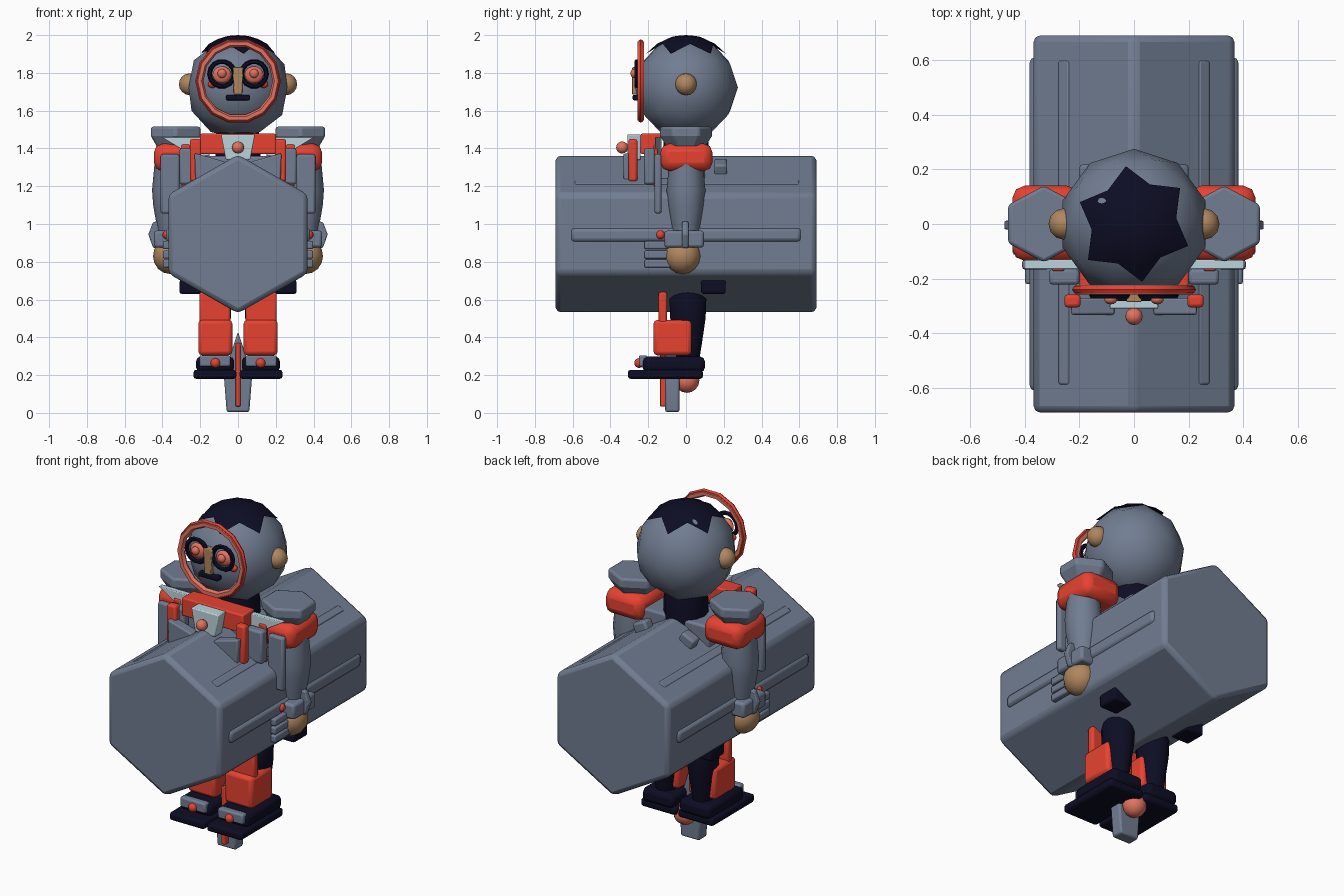
import bpy, bmesh, math
from mathutils import Matrix, Vector

if "Cube" in bpy.data.objects:
    bpy.data.objects.remove(bpy.data.objects["Cube"])


def mat(name, r, g, b):
    m = bpy.data.materials.new(name)
    m.diffuse_color = (r, g, b, 1)
    m.use_nodes = True
    m.node_tree.nodes["Principled BSDF"].inputs["Base Color"].default_value = m.diffuse_color
    return m


STEEL = mat("steel_grey", .165, .205, .285)
RED = mat("red", .8, .055, .03)
SKIN = mat("tan", .43, .24, .115)
NAVY = mat("navy", .004, .004, .018)
PALE = mat("pale_blue", .5, .66, .72)
CORAL = mat("coral", .78, .17, .115)


def finish(name, bm, m, bevel=0, angle=35):
    bmesh.ops.recalc_face_normals(bm, faces=bm.faces)
    me = bpy.data.meshes.new(name)
    bm.to_mesh(me)
    bm.free()
    me.materials.append(m)
    ob = bpy.data.objects.new(name, me)
    bpy.context.collection.objects.link(ob)
    if bevel:
        b = ob.modifiers.new("bevel", 'BEVEL')
        b.width, b.segments, b.limit_method = bevel, 2, 'ANGLE'
    bpy.ops.object.select_all(action='DESELECT')
    ob.select_set(True)
    bpy.context.view_layer.objects.active = ob
    bpy.ops.object.shade_smooth_by_angle(angle=math.radians(angle))
    return ob


def box(name, x, y, z, m, bevel=.012, tilt=0):
    """Box from (low, high) pairs, optionally tilted about y."""
    bm = bmesh.new()
    size = [b - a for a, b in (x, y, z)]
    mid = [(a + b) / 2 for a, b in (x, y, z)]
    bmesh.ops.create_cube(bm, size=1, matrix=Matrix.Translation(mid)
                          @ Matrix.Rotation(tilt, 4, 'Y') @ Matrix.Diagonal((*size, 1)))
    return finish(name, bm, m, bevel)


def side_box(name, s, x, y, z, m, bevel=.012, tilt=0):
    x = sorted((s * x[0], s * x[1]))
    return box(name, x, y, z, m, bevel, s * tilt)


def prism(name, pts, y, m, bevel=.01):
    """Outline in x and z, extruded from y[0] to y[1]."""
    bm = bmesh.new()
    f = bm.faces.new([bm.verts.new((px, y[0], pz)) for px, pz in pts])
    ext = bmesh.ops.extrude_face_region(bm, geom=[f])
    bmesh.ops.translate(bm, vec=(0, y[1] - y[0], 0),
                        verts=[v for v in ext["geom"] if isinstance(v, bmesh.types.BMVert)])
    return finish(name, bm, m, bevel)


def ball(name, c, r, m, seg=12, angle=60):
    bm = bmesh.new()
    r = r if isinstance(r, tuple) else (r, r, r)
    bmesh.ops.create_uvsphere(bm, u_segments=seg, v_segments=8, radius=1,
                              matrix=Matrix.Translation(c) @ Matrix.Diagonal((*r, 1)))
    return finish(name, bm, m, 0, angle)


def lathe(name, c, prof, m, seg=12, sx=1, bevel=0, turn=0, angle=50):
    """Rings of (radius, z) around a vertical axis at c."""
    bm = bmesh.new()
    rings = []
    for r, z in prof:
        a = [turn + i * math.tau / seg for i in range(seg)]
        rings.append([bm.verts.new((c[0] + sx * r * math.cos(t), c[1] + r * math.sin(t), z)) for t in a])
    for lo, hi in zip(rings, rings[1:]):
        for i in range(seg):
            j = (i + 1) % seg
            bm.faces.new((lo[i], lo[j], hi[j], hi[i]))
    bm.faces.new(rings[0])
    bm.faces.new(rings[-1])
    return finish(name, bm, m, bevel, angle)


def ring(name, c, R, r, m, seg=14, sides=6):
    """Torus facing the front."""
    bm = bmesh.new()
    loops = []
    for i in range(seg):
        t = i * math.tau / seg
        loop = []
        for k in range(sides):
            p = k * math.tau / sides
            d = R + r * math.cos(p)
            loop.append(bm.verts.new((c[0] + d * math.cos(t), c[1] + r * math.sin(p), c[2] + d * math.sin(t))))
        loops.append(loop)
    for i in range(seg):
        a, b = loops[i], loops[(i + 1) % seg]
        for k in range(sides):
            n = (k + 1) % sides
            bm.faces.new((a[k], b[k], b[n], a[n]))
    return finish(name, bm, m, 0, 40)


# Large hexagonal body drum
hexagon = [(.425 * math.sin(k * math.tau / 6), .947 + .42 * math.cos(k * math.tau / 6)) for k in range(6)]
prism("body_drum", hexagon, (-.69, .69), STEEL, .025)

# Head, neck and star-edged hair cap
HEAD = Vector((0, 0, 1.722))
bm = bmesh.new()
bmesh.ops.create_icosphere(bm, subdivisions=2, radius=.275, matrix=Matrix.Translation(HEAD))
finish("head", bm, STEEL, 0, 60)
lathe("neck", (0, 0), [(.12, 1.3), (.12, 1.44), (.105, 1.52)], NAVY)
bm = bmesh.new()
top = bm.verts.new(HEAD + Vector((0, 0, .278)))
rows = []
for f in (.33, .67, 1):
    row = []
    for i in range(12):
        a = math.radians(98 + 30 * i)
        t = f * math.radians(50 if i % 2 == 0 else 34)
        row.append(bm.verts.new(HEAD + .279 * Vector((
            math.sin(t) * math.cos(a), math.sin(t) * math.sin(a), math.cos(t)))))
    rows.append(row)
for i in range(12):
    j = (i + 1) % 12
    bm.faces.new((top, rows[0][i], rows[0][j]))
    for a, b in zip(rows, rows[1:]):
        bm.faces.new((a[i], b[i], b[j], a[j]))
finish("hair_cap", bm, NAVY, 0, 60)

# Face
ring("visor_ring", (0, -.24, 1.757), .203, .02, CORAL)
ring("visor_rim", (0, -.24, 1.757), .212, .0145, RED)
prism("nose", [(-.028, 1.83), (.028, 1.83), (.022, 1.685), (-.022, 1.685)], (-.285, -.24), SKIN, .004)
box("mouth", (-.063, .063), (-.282, -.24), (1.655, 1.683), NAVY, .006)

# Chest centre
box("collar_block", (-.2, .2), (-.24, -.13), (1.37, 1.478), RED, .008)
prism("chest_plate", [(-.09, 1.475), (.09, 1.475), (.065, 1.34), (-.065, 1.34)], (-.31, -.24), PALE, .006)
ball("chest_button", (0, -.338, 1.405), .032, CORAL)
box("chest_core", (-.22, .22), (-.16, .1), (1.2, 1.36), STEEL)

# Keel between the feet
prism("keel", [(-.06, .005), (.06, .005), (.075, .2), (.03, .34), (0, .43), (-.03, .34), (-.075, .2)],
      (-.11, -.035), STEEL, .01)
box("keel_stripe", (-.014, .014), (-.138, -.105), (.035, .37), RED, .004)
ball("keel_ball", (0, .005, .172), .066, CORAL)

for s, side in ((1, "right"), (-1, "left")):
    def n(part):
        return f"{part}_{side}"

    # Drum rails
    side_box(n("side_rail"), s, (.34, .382), (-.61, .61), (.905, .98), STEEL, .02)
    side_box(n("slope_rail"), s, (.225, .275), (-.59, .6), (1.19, 1.225), STEEL, .01, math.radians(30))

    # Eyes, brows and ears
    ball(n("ear"), (s * .255, 0, 1.74), (.058, .058, .058), SKIN)
    ring(n("eye_ring"), (s * .085, -.262, 1.795), .066, .013, NAVY, 14)
    ball(n("eye"), (s * .085, -.252, 1.79), (.05, .02, .045), CORAL)
    ball(n("pupil"), (s * .085, -.276, 1.797), (.024, .018, .024), CORAL)
    ball(n("cheek"), (s * .135, -.237, 1.74), (.025, .02, .02), RED)

    # Chest plates
    prism(n("collar_wing"), [(s * .405, 1.46), (s * .15, 1.46), (s * .15, 1.36), (s * .24, 1.36)],
          (-.165, -.13), PALE, .004)
    side_box(n("chest_bar"), s, (.195, .255), (-.305, -.258), (1.225, 1.45), RED)
    prism(n("chest_pocket"), [(s * .07, 1.33), (s * .23, 1.375), (s * .225, 1.22), (s * .08, 1.22)],
          (-.332, -.27), STEEL, .008)
    side_box(n("chest_pad"), s, (.2, .31), (-.222, -.165), (1.21, 1.4), STEEL)
    side_box(n("chest_strap"), s, (.255, .3), (-.172, -.15), (1.2, 1.42), RED, .006)
    side_box(n("front_guard"), s, (.31, .41), (-.167, -.13), (1.055, 1.37), STEEL)
    side_box(n("back_fin"), s, (.1, .19), (.15, .218), (1.25, 1.335), STEEL, .012, math.radians(25))

    # Shoulder and arm
    lathe(n("shoulder_cup"), (s * .33, 0), [(.1, 1.4), (.14, 1.465), (.14, 1.515)], STEEL, 6, 1.08,
          .012, math.pi / 6, 25)
    side_box(n("shoulder_pad"), s, (.2, .445), (-.135, .14), (1.28, 1.425), RED, .045)
    lathe(n("arm"), (s * .352, 0), [(.07, .94), (.08, 1), (.097, 1.1), (.103, 1.18), (.09, 1.32)], STEEL)
    side_box(n("cuff"), s, (.29, .445), (-.115, .095), (.875, .965), STEEL, .015)
    prism(n("wrist_fin"), [(s * .4, 1.02), (s * .45, 1.01), (s * .475, .945), (s * .45, .875), (s * .4, .865)],
          (-.02, .012), STEEL, .006)
    ball(n("wrist_button"), (s * .375, -.135, .943), .024, RED)
    ball(n("hand"), (s * .358, -.018, .83), (.092, .097, .095), SKIN)
    for i, z in enumerate((.79, .838, .888)):
        side_box(n(f"finger_{i + 1}"), s, (.355, .398), (-.22, -.08), (z - .021, z + .021), STEEL, .008)

    # Hip, leg and foot
    side_box(n("hip_block"), s, (.19, .31), (.08, .21), (.63, .705), NAVY)
    lathe(n("leg"), (s * .12, .01), [(.06, .27), (.075, .36), (.096, .5), (.1, .6), (.08, .65)], NAVY, 14, .85)
    side_box(n("thigh_plate"), s, (.04, .205), (-.145, -.1), (.46, .64), RED)
    side_box(n("shin_guard"), s, (.03, .21), (-.172, .03), (.305, .492), RED, .02)
    side_box(n("sole"), s, (.008, .236), (-.308, .09), (.18, .228), NAVY, .015)
    side_box(n("shoe"), s, (.02, .222), (-.23, .1), (.215, .298), NAVY, .025)
    side_box(n("toe_plate"), s, (.04, .205), (-.25, -.205), (.245, .305), STEEL, .01)
    ball(n("toe_button"), (s * .12, -.248, .264), .026, RED)
